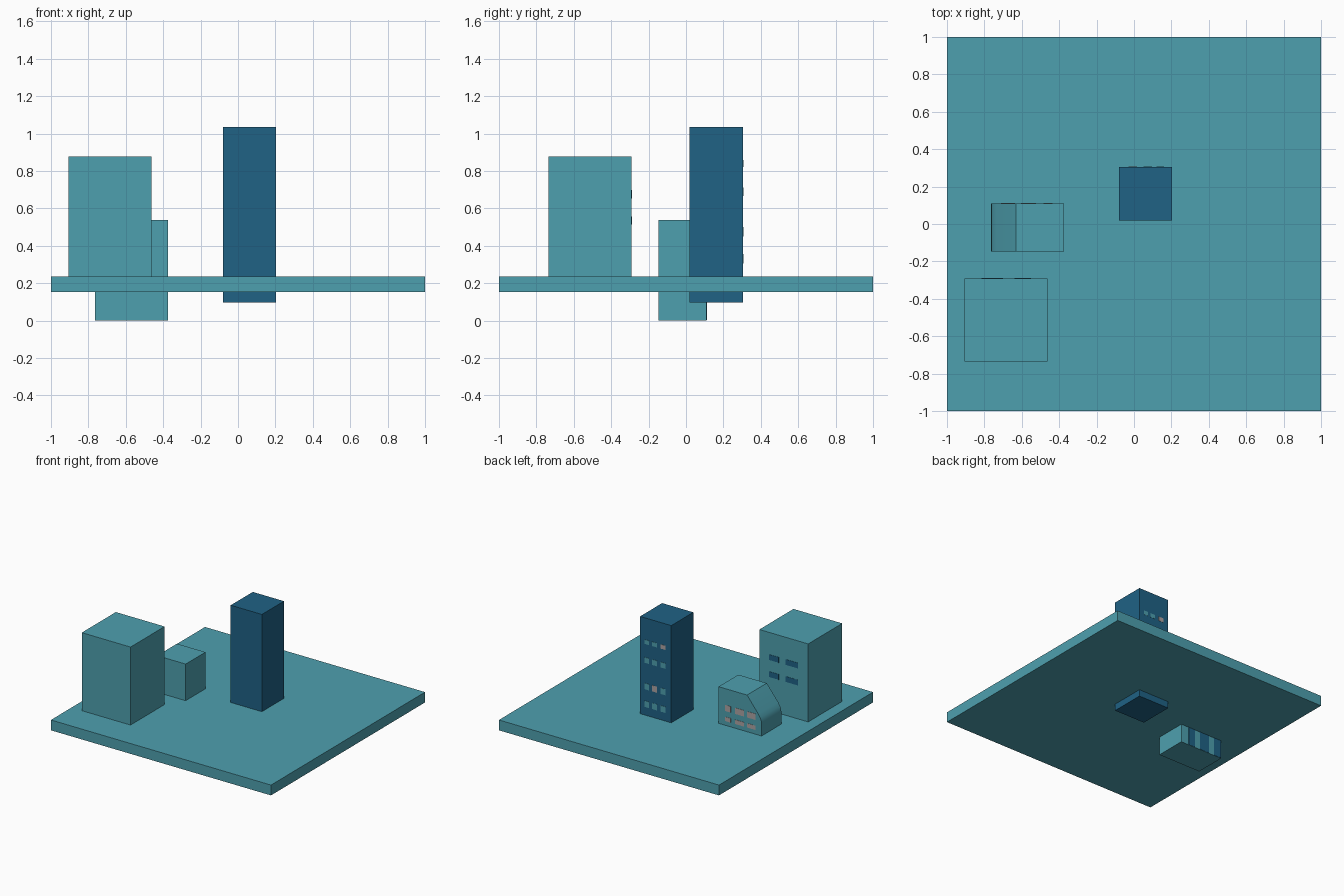
import bpy, bmesh

if "Cube" in bpy.data.objects:
    bpy.data.objects.remove(bpy.data.objects["Cube"])


def material(name, rgb):
    m = bpy.data.materials.new(name)
    m.diffuse_color = (*rgb, 1)
    m.use_nodes = True
    m.node_tree.nodes["Principled BSDF"].inputs["Base Color"].default_value = m.diffuse_color
    return m


TEAL = material("teal", (0.076, 0.352, 0.429))
BLUE = material("deep_blue", (0.014, 0.122, 0.235))
PALE = material("pale_grey", (0.42, 0.37, 0.37))


def prism(name, profile, y0, y1, mat):
    """Extrude an (x, z) outline from y0 to y1."""
    bm = bmesh.new()
    face = bm.faces.new([bm.verts.new((x, y0, z)) for x, z in profile])
    ext = bmesh.ops.extrude_face_region(bm, geom=[face])
    verts = [v for v in ext["geom"] if isinstance(v, bmesh.types.BMVert)]
    bmesh.ops.translate(bm, verts=verts, vec=(0, y1 - y0, 0))
    bmesh.ops.recalc_face_normals(bm, faces=bm.faces)
    mesh = bpy.data.meshes.new(name)
    bm.to_mesh(mesh)
    bm.free()
    obj = bpy.data.objects.new(name, mesh)
    bpy.context.collection.objects.link(obj)
    mesh.materials.append(mat)
    return obj


def box(name, x0, x1, y0, y1, z0, z1, mat):
    return prism(name, [(x0, z0), (x1, z0), (x1, z1), (x0, z1)], y0, y1, mat)


def windows(name, columns, rows, y, mat, lit=()):
    """Thin panes on a back wall; lit holds (row, column) pairs in pale grey."""
    for r, (zc, h) in enumerate(rows):
        for c, (x0, x1) in enumerate(columns):
            box(f"{name}_{r}_{c}", x0, x1, y - 0.002, y + 0.002,
                zc - h / 2, zc + h / 2, PALE if (r, c) in lit else mat)


# Ground slab
box("ground_slab", -1, 1, -1, 1, 0.152, 0.237, TEAL)

# Wide block
box("wide_block", -0.906, -0.463, -0.734, -0.292, 0.2, 0.878, TEAL)
windows("wide_block_window", [(-0.64, -0.55), (-0.815, -0.70)],
        [(0.675, 0.045), (0.535, 0.045)], -0.292, BLUE)

# Tower
box("tower", -0.08, 0.203, 0.02, 0.306, 0.097, 1.036, BLUE)
windows("tower_window", [(0.12, 0.16), (0.05, 0.095), (-0.03, 0.015)],
        [(0.84, 0.035), (0.69, 0.045), (0.475, 0.05), (0.33, 0.05)],
        0.306, TEAL, lit={(0, 2), (2, 1)})

# Small house with a sloping side that rounds into the wall
house = prism("small_house", [
    (-0.373, 0.004), (-0.373, 0.538), (-0.632, 0.538), (-0.735, 0.41),
    (-0.752, 0.382), (-0.761, 0.36), (-0.764, 0.335), (-0.764, 0.004)],
    -0.147, 0.11, TEAL)
for v in house.data.vertices:
    if v.co.z < 0.01:
        v.co.z = 0
bpy.context.view_layer.objects.active = house
house.select_set(True)
bpy.ops.object.shade_smooth_by_angle(angle=0.55)
windows("house_window",
        [(-0.485, -0.435), (-0.605, -0.525), (-0.71, -0.635)],
        [(0.38, 0.05), (0.29, 0.035)], 0.11, PALE)
windows("basement_window",
        [(-0.505, -0.445), (-0.645, -0.555), (-0.76, -0.695)],
        [(0.077, 0.15)], 0.11, BLUE)
